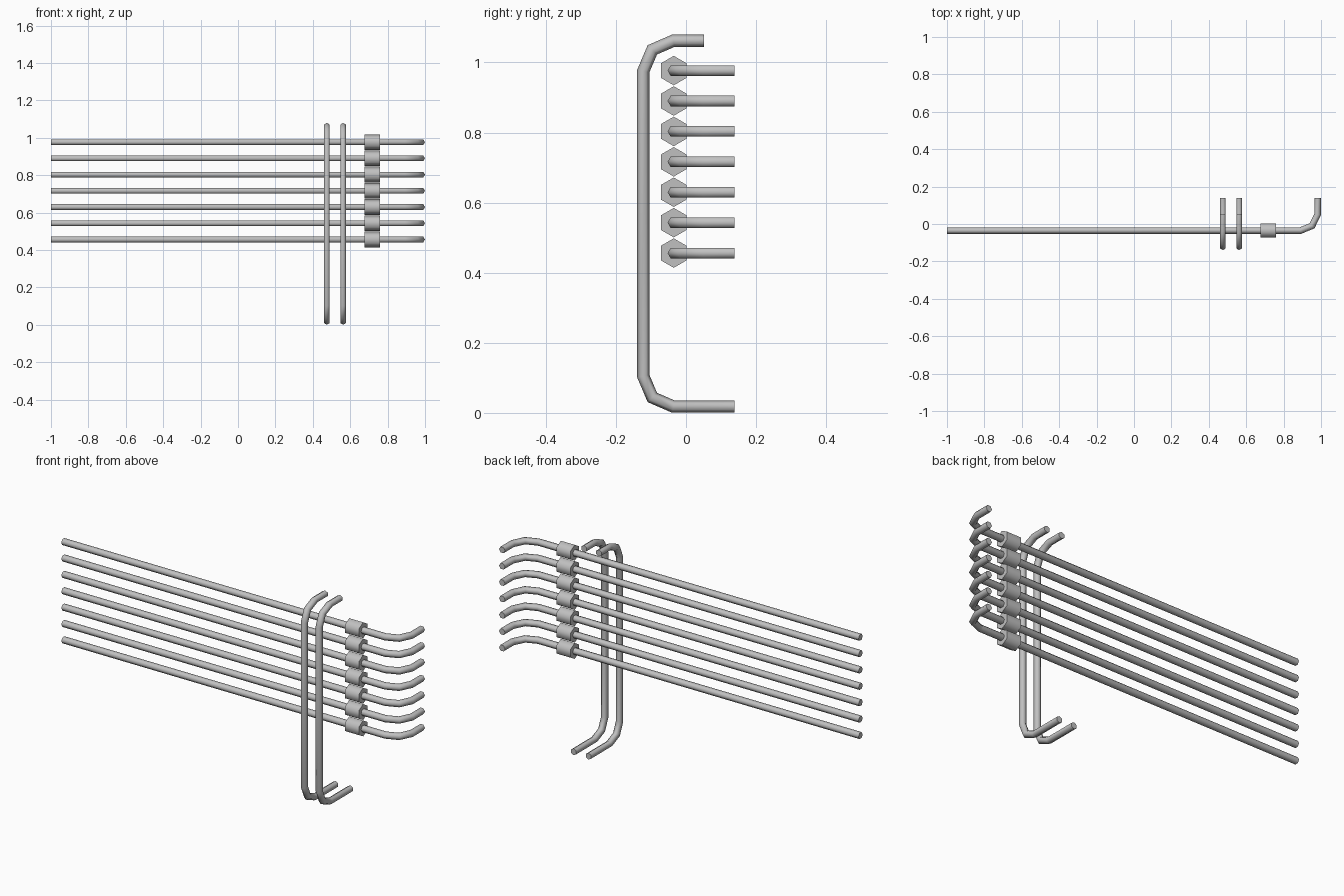
import bpy, bmesh, math
from mathutils import Vector

cube = bpy.data.objects.get("Cube")
if cube:
    bpy.data.objects.remove(cube)

SIDES = 6
ROD_RADIUS = 0.0175

metal = bpy.data.materials.new("grey metal")
metal.use_nodes = True
metal.diffuse_color = (0.53, 0.53, 0.53, 1)
metal.node_tree.nodes["Principled BSDF"].inputs["Base Color"].default_value = (0.53, 0.53, 0.53, 1)


def sweep(name, path, radius, binormal, turn=0.0):
    """Sweep a hexagon along a flat path, with mitred bends and capped ends."""
    path = [Vector(p) for p in path]
    binormal = Vector(binormal)
    bm = bmesh.new()
    rings = []
    for i, p in enumerate(path):
        before = (p - path[max(i - 1, 0)]).normalized()
        after = (path[min(i + 1, len(path) - 1)] - p).normalized()
        tangent = (before + after).normalized()
        mitre = 1 / tangent.dot(after if after.length else before)
        normal = binormal.cross(tangent) * mitre
        angles = [turn + math.tau * k / SIDES for k in range(SIDES)]
        rings.append([bm.verts.new(p + radius * (normal * math.cos(a) + binormal * math.sin(a)))
                      for a in angles])
    for a, b in zip(rings, rings[1:]):
        for k in range(SIDES):
            j = (k + 1) % SIDES
            bm.faces.new((a[k], a[j], b[j], b[k]))
    bm.faces.new(rings[0])
    bm.faces.new(rings[-1])
    bmesh.ops.recalc_face_normals(bm, faces=bm.faces)
    mesh = bpy.data.meshes.new(name)
    bm.to_mesh(mesh)
    bm.free()
    mesh.materials.append(metal)
    obj = bpy.data.objects.new(name, mesh)
    bpy.context.collection.objects.link(obj)
    bpy.ops.object.select_all(action='DESELECT')
    obj.select_set(True)
    bpy.context.view_layer.objects.active = obj
    bpy.ops.object.shade_smooth_by_angle(angle=math.radians(65))


# Stacked horizontal pipes, each with a bent end and a hexagonal collar
Y = -0.035
for i in range(7):
    z = 0.456 + 0.0868 * i
    bend = [(-1, Y), (0.89, Y), (0.952, -0.01), (0.982, 0.052), (0.982, 0.139)]
    sweep(f"pipe_{i + 1}", [(x, y, z) for x, y in bend], ROD_RADIUS, (0, 0, 1))
    sweep(f"pipe_collar_{i + 1}", [(0.677, Y, z), (0.759, Y, z)], 0.042, (0, 0, 1), math.pi / 6)

# Upright rods, hooked backwards at both ends
hook = [(0.139, 0.018), (-0.036, 0.018), (-0.096, 0.044), (-0.122, 0.105),
        (-0.122, 0.975), (-0.096, 1.036), (-0.036, 1.062), (0.052, 1.062)]
for i, x in enumerate((0.475, 0.562)):
    sweep(f"upright_rod_{i + 1}", [(x, y, z) for y, z in hook], ROD_RADIUS, (1, 0, 0))
